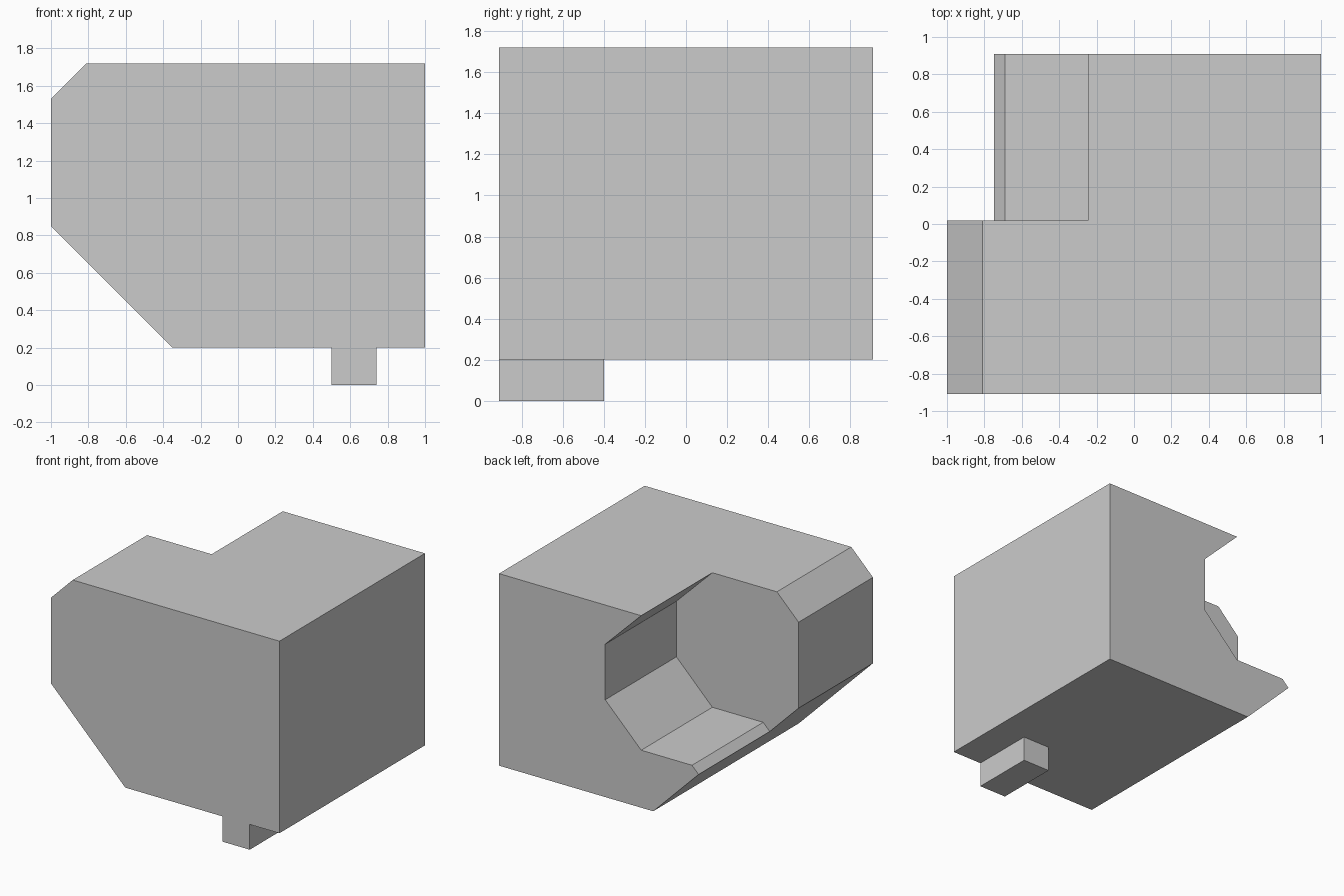
import bpy, bmesh

if "Cube" in bpy.data.objects:
    bpy.data.objects.remove(bpy.data.objects["Cube"])


def prism(name, profile, y0, y1):
    """Extrude an (x, z) outline along y."""
    bm = bmesh.new()
    face = bm.faces.new([bm.verts.new((x, y0, z)) for x, z in profile])
    ext = bmesh.ops.extrude_face_region(bm, geom=[face])
    verts = [g for g in ext["geom"] if isinstance(g, bmesh.types.BMVert)]
    bmesh.ops.translate(bm, verts=verts, vec=(0, y1 - y0, 0))
    bmesh.ops.recalc_face_normals(bm, faces=bm.faces)
    mesh = bpy.data.meshes.new(name)
    bm.to_mesh(mesh)
    bm.free()
    obj = bpy.data.objects.new(name, mesh)
    bpy.context.collection.objects.link(obj)
    return obj


def cut(target, cutter):
    """Subtract the cutter, then discard it."""
    mod = target.modifiers.new("cut", 'BOOLEAN')
    mod.operation = 'DIFFERENCE'
    mod.solver = 'EXACT'
    mod.object = cutter
    bpy.context.view_layer.objects.active = target
    bpy.ops.object.modifier_apply(modifier=mod.name)
    bpy.data.objects.remove(cutter)


# Chamfered body with the foot in its outline
body = prism("body", [(-1, 0.85), (-0.35, 0.2), (0.5, 0.2), (0.5, 0), (0.74, 0),
                      (0.74, 0.2), (1, 0.2), (1, 1.72), (-0.81, 1.72), (-1, 1.53)],
             -0.91, 0.91)

# Shorten the foot so it only sits at the front
cut(body, prism("foot_cutter", [(0.4, -0.2), (0.84, -0.2), (0.84, 0.2), (0.4, 0.2)],
                -0.4, 1.1))

# Octagonal recess in the back, open to the left side and top
cut(body, prism("recess_cutter", [(-0.57, 2.04), (0.07, 1.41), (0.07, 0.97),
                                  (-0.245, 0.655), (-0.69, 0.655), (-1.05, 0.295),
                                  (-1.3, 0.295), (-1.3, 2.04)], 0.02, 1.1))
